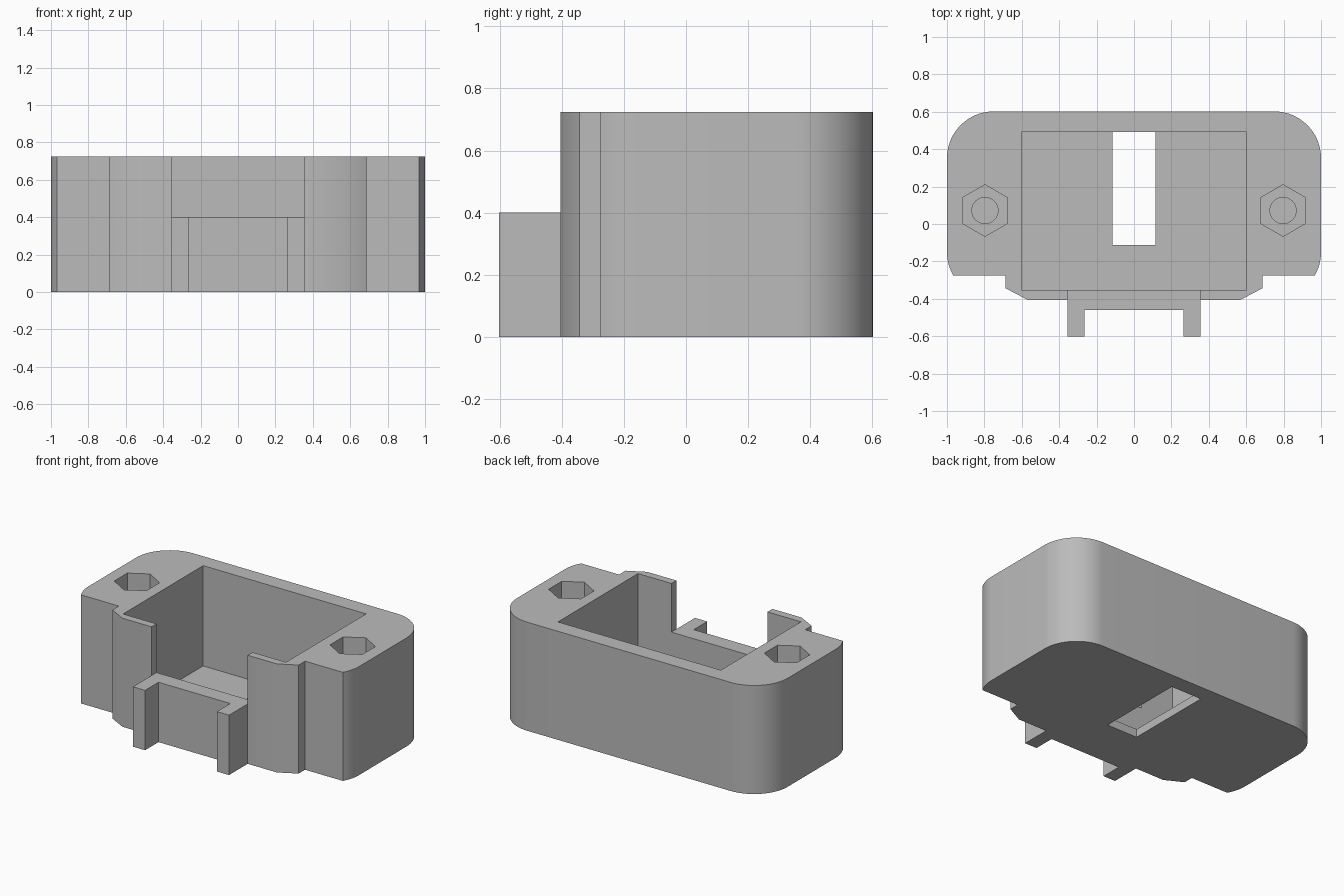
import bpy, bmesh, math

cube = bpy.data.objects.get("Cube")
if cube:
    bpy.data.objects.remove(cube, do_unlink=True)

HEIGHT, LIP, FLOOR = 0.725, 0.4, 0.055

grey = bpy.data.materials.new("plain grey")
grey.use_nodes = True
grey.diffuse_color = (0.5, 0.5, 0.5, 1)
grey.node_tree.nodes["Principled BSDF"].inputs["Base Color"].default_value = (0.5, 0.5, 0.5, 1)


def prism(name, outline, z0, z1):
    """Extrude a flat outline from z0 to z1."""
    bm = bmesh.new()
    face = bm.faces.new([bm.verts.new((x, y, z0)) for x, y in outline])
    top = bmesh.ops.extrude_face_region(bm, geom=[face])["geom"]
    bmesh.ops.translate(bm, vec=(0, 0, z1 - z0),
                        verts=[v for v in top if isinstance(v, bmesh.types.BMVert)])
    bmesh.ops.recalc_face_normals(bm, faces=bm.faces)
    mesh = bpy.data.meshes.new(name)
    bm.to_mesh(mesh)
    bm.free()
    mesh.materials.append(grey)
    obj = bpy.data.objects.new(name, mesh)
    bpy.context.collection.objects.link(obj)
    return obj


def arc(cx, cy, r, a0, a1, steps):
    angles = [math.radians(a0 + (a1 - a0) * i / steps) for i in range(steps + 1)]
    return [(cx + r * math.cos(a), cy + r * math.sin(a)) for a in angles]


def rect(x0, x1, y0, y1):
    return [(x0, y0), (x1, y0), (x1, y1), (x0, y1)]


def mirrored(half):
    """Complete a right-hand outline with its mirror image."""
    return half + [(-x, y) for x, y in reversed(half)]


def combine(target, tool, operation):
    mod = target.modifiers.new(operation, "BOOLEAN")
    mod.operation = operation
    mod.solver = "EXACT"
    mod.object = tool
    tool.hide_render = True
    bpy.context.view_layer.objects.active = target
    bpy.ops.object.modifier_apply(modifier=mod.name)
    bpy.data.objects.remove(tool, do_unlink=True)


# Housing block with rounded rear corners and stepped front
half = [(0.57, -0.405), (0.688, -0.343), (0.688, -0.275)]
half += arc(0.75, -0.15, 0.25, -30, 0, 6)
half += arc(0.75, 0.352, 0.25, 0, 90, 16)
housing = prism("housing", mirrored(half), 0, HEIGHT)

# Front lip with two projecting arms
lip = [(0.265, -0.46), (0.265, -0.602), (0.355, -0.602), (0.355, -0.38)]
combine(housing, prism("front_lip", mirrored(lip), 0, LIP), "UNION")

# Main pocket, front opening and floor slot
cuts = [
    ("pocket", rect(-0.602, 0.602, -0.353, 0.492), FLOOR, 1),
    ("front_opening", rect(-0.355, 0.355, -0.7, -0.3), LIP, 1),
    ("floor_slot", rect(-0.114, 0.114, -0.112, 0.492), -0.1, 0.2),
]
# Nut recesses with blind screw holes
for side in (-1, 1):
    cuts.append(("nut_recess", arc(side * 0.797, 0.072, 0.138, 30, 330, 5), 0.4, 1))
    cuts.append(("screw_hole", arc(side * 0.797, 0.072, 0.07, 0, 348.75, 31), 0.05, 0.5))
for name, outline, z0, z1 in cuts:
    combine(housing, prism(name, outline, z0, z1), "DIFFERENCE")

bpy.ops.object.select_all(action="DESELECT")
housing.select_set(True)
bpy.context.view_layer.objects.active = housing
bpy.ops.object.shade_smooth_by_angle(angle=math.radians(30))
